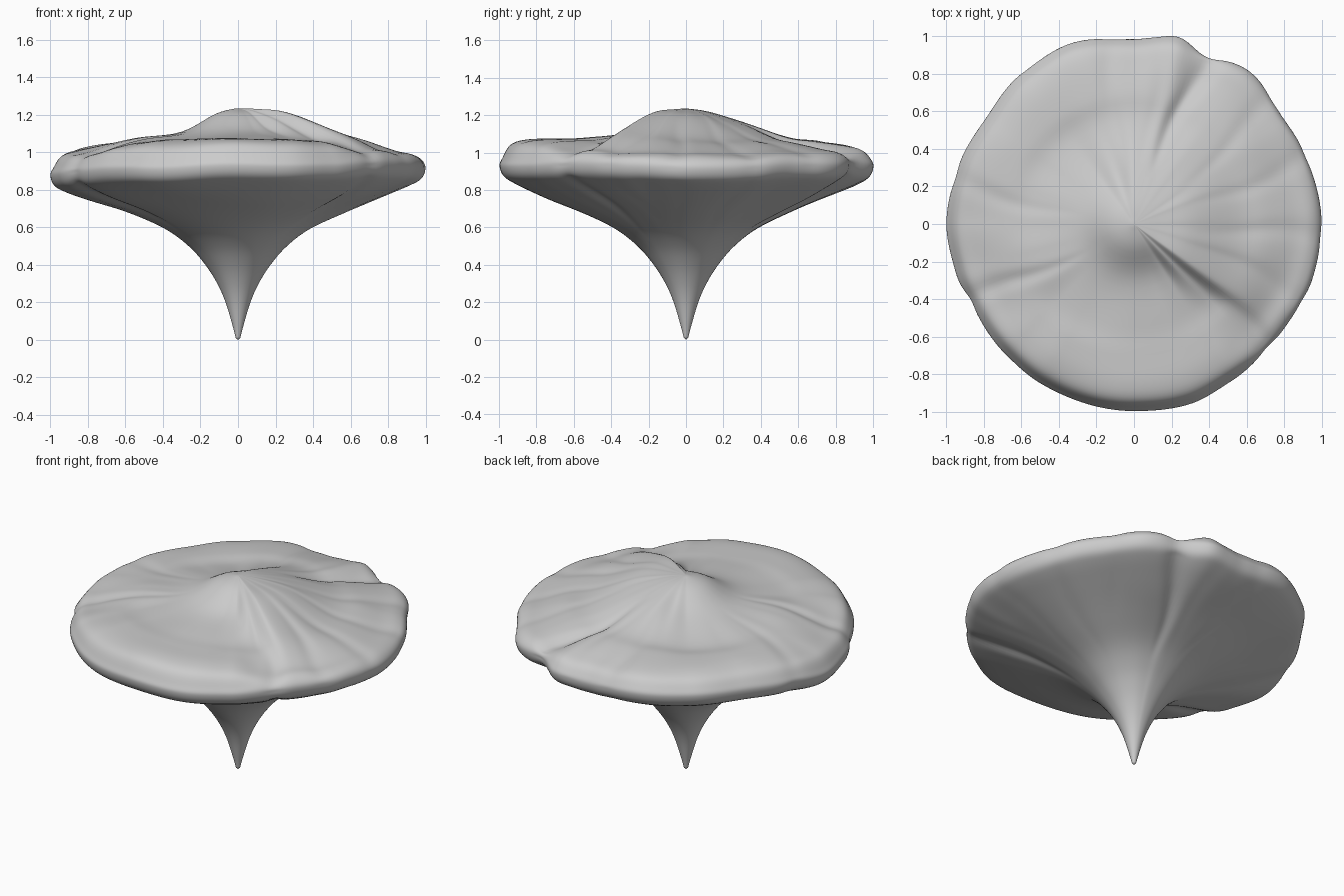
import bpy, bmesh, math
from mathutils import Vector

if "Cube" in bpy.data.objects:
    bpy.data.objects.remove(bpy.data.objects["Cube"])

# angle, rim radius, rim z, top height at r = .85, .55, .3
RIM = [
    (0, 1.0, .91, 1.0, 1.09, 1.195), (22, .985, .92, 1.0, 1.08, 1.185), (35, .975, .93, 1.01, 1.08, 1.175),
    (53, 1.02, .93, 1.02, 1.085, 1.17), (68, .98, .93, 1.01, 1.07, 1.165), (77, 1.025, .93, 1.04, 1.085, 1.165),
    (90, .985, .92, 1.03, 1.08, 1.165), (110, 1.02, .93, 1.045, 1.06, 1.13), (127, 1.0, .93, 1.045, 1.045, 1.11),
    (145, .97, .92, 1.035, 1.05, 1.11), (162, .985, .91, 1.03, 1.06, 1.11), (180, 1.0, .88, 1.015, 1.065, 1.11),
    (195, .985, .88, 1.0, 1.075, 1.11), (208, .965, .9, 1.01, 1.08, 1.11), (225, .975, .91, 1.04, 1.065, 1.11),
    (240, .985, .915, 1.055, 1.065, 1.11), (270, .997, .925, 1.07, 1.08, 1.11), (287, 1.005, .925, 1.065, 1.08, 1.11),
    (302, .985, .92, 1.05, 1.07, 1.12), (315, .975, .93, 1.02, 1.07, 1.17), (325, .975, .94, 1.03, 1.135, 1.215),
    (343, .995, .93, 1.01, 1.11, 1.205)]
# underside profile: radius, z
STEM = [(.012, .01), (.03, .08), (.066, .2), (.11, .3), (.173, .4), (.26, .5), (.385, .595), (.58, .688)]
STEM += [(.79, .772), (.92, .828), (.98, .867)]
SEG, SUB = 240, 5


def cubic(p0, p1, p2, p3, t):
    return .5 * (2 * p1 + (p2 - p0) * t + (2 * p0 - 5 * p1 + 4 * p2 - p3) * t * t
                 + (3 * p1 - p0 - 3 * p2 + p3) * t ** 3)


def rim_at(deg):
    n = len(RIM)
    i = max(k for k in range(n) if RIM[k][0] <= deg)
    a, b = RIM[i], RIM[(i + 1) % n]
    t = (deg - a[0]) / ((b[0] - a[0]) % 360)
    t = t * t * (3 - 2 * t)
    return [a[k] + (b[k] - a[k]) * t for k in range(1, 6)]


# radial folds at these angles, a few deep and the rest shallow
FOLDS = {68: .03, 207: .02, 318: .02}
FOLDS.update({a: .009 for a in (20, 40, 82, 98, 168, 338, 355)})


def section(deg):
    rad, zr, h85, h55, h30 = rim_at(deg)
    pts = [(r * (1 + (rad - 1) * r), z + (zr - .92) * r ** 2) for r, z in STEM]
    pts += [(rad, zr), (.985 * rad, zr + .04), (.94 * rad, zr + (h85 - zr) * .78), (.85 * rad, h85),
            (.7, (h85 + h55) / 2 + .004), (.55, h55), (.3, h30), (.12, 1.215 + (h30 - 1.15) * .25), (.01, 1.235)]
    out = []
    for i in range(len(pts) - 1):
        q = [pts[max(0, min(len(pts) - 1, i + k))] for k in (-1, 0, 1, 2)]
        for s in range(SUB):
            out.append(Vector([cubic(*[v[c] for v in q], s / SUB) for c in (0, 1)]))
    out.append(Vector(pts[-1]))
    # fold grooves and gentle unevenness
    a = math.radians(deg)
    rim_index = len(STEM) * SUB
    for i, p in enumerate(out):
        side = max(-1, min(1, (i - rim_index) / 8))
        w = min(1, max(0, p.x - .3) / .4)
        x, y = p.x * math.cos(a), p.x * math.sin(a)
        for fa, d in FOLDS.items():
            da = (deg - fa - 3 * math.sin(p.x * 6 + fa) + 180) % 360 - 180
            g = d * w * math.exp(-(da / 3.5) ** 2)
            p.y -= g * (side * .8 if side > 0 or d > .01 else side * .3)
            p.x -= g * .5 * (1 - abs(side))
        p.y += .003 * w * (math.sin(9 * x + 4 * y) + math.sin(11 * y - 5 * x))
    return [(p.x * math.cos(a), p.x * math.sin(a), p.y) for p in out]


# Cap and pointed stem as one continuous skin
bm = bmesh.new()
rings = [[bm.verts.new(c) for c in section(i * 360 / SEG)] for i in range(SEG)]
tip = bm.verts.new((0, 0, 0))
crown = bm.verts.new((0, 0, 1.235))
for i in range(SEG):
    a, b = rings[i], rings[(i + 1) % SEG]
    for j in range(len(a) - 1):
        bm.faces.new((a[j], b[j], b[j + 1], a[j + 1]))
    bm.faces.new((tip, b[0], a[0]))
    bm.faces.new((crown, a[-1], b[-1]))
bmesh.ops.recalc_face_normals(bm, faces=bm.faces)
for f in bm.faces:
    f.smooth = True
mesh = bpy.data.meshes.new("mushroom_cap")
bm.to_mesh(mesh)
bm.free()
cap = bpy.data.objects.new("mushroom_cap", mesh)
bpy.context.collection.objects.link(cap)
